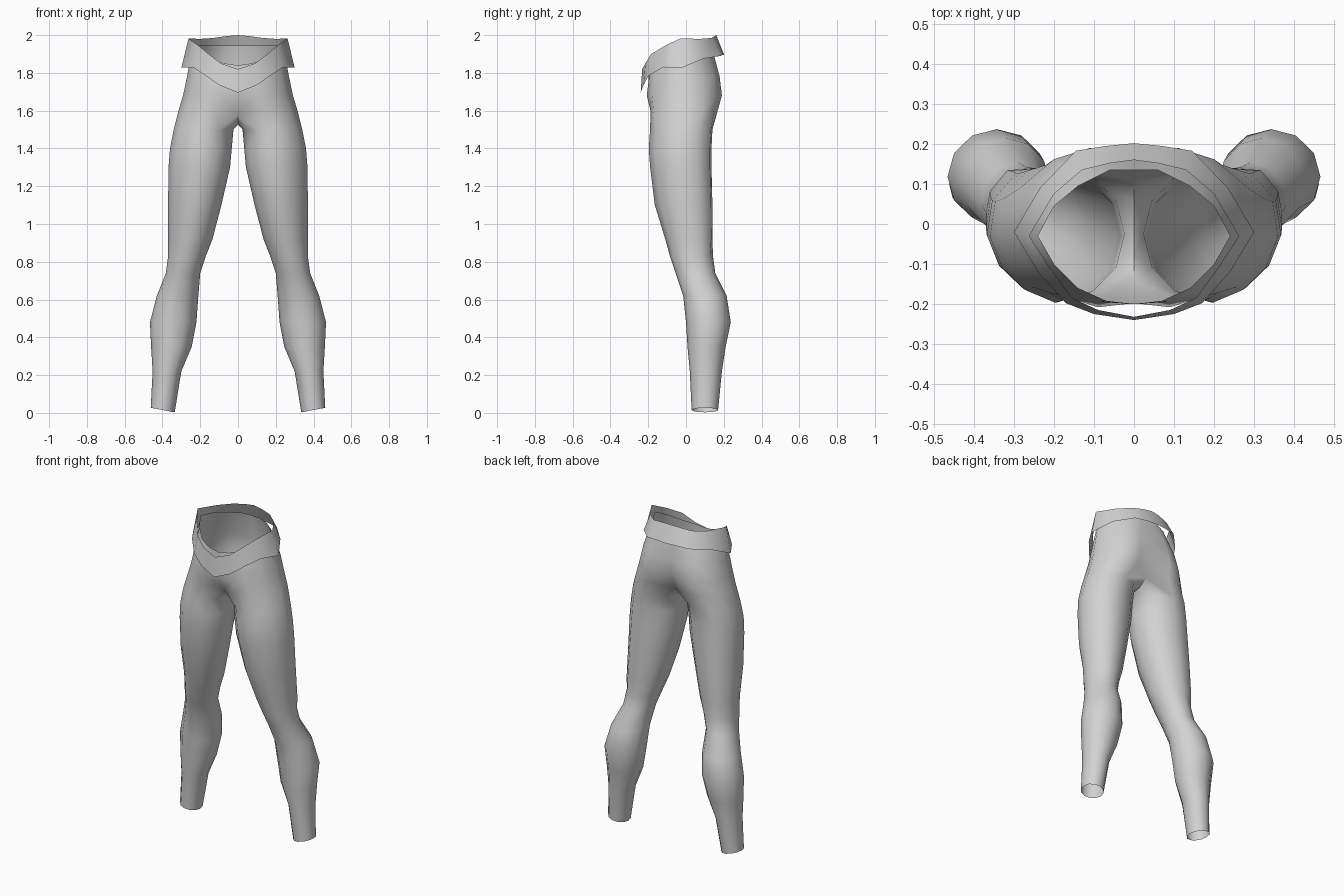
import bpy
import math

fabric = bpy.data.materials.new("grey fabric")
fabric.diffuse_color = (0.65, 0.65, 0.65, 1)


def loft(name, rings):
    """Skin rings from bottom to top (12 points closed, 9 points open), then mirror."""
    verts, faces, starts = [], [], []
    for ring in rings:
        starts.append(len(verts))
        verts += ring
    for k in range(len(rings) - 1):
        a, b, m = starts[k], starts[k + 1], len(rings[k + 1])
        for i in range(12 if m == 12 else 8):
            j = (i + 1) % m
            faces.append((a + i, a + j, b + j, b + i))
    mesh = bpy.data.meshes.new(name)
    mesh.from_pydata(verts, [], faces)
    mesh.materials.append(fabric)
    ob = bpy.data.objects.new(name, mesh)
    bpy.context.collection.objects.link(ob)
    bpy.ops.object.select_all(action='DESELECT')
    ob.select_set(True)
    bpy.context.view_layer.objects.active = ob
    mod = ob.modifiers.new("mirror", 'MIRROR')
    mod.use_clip = True
    mod.merge_threshold = 0.002
    bpy.ops.object.modifier_apply(modifier=mod.name)
    bpy.ops.object.shade_smooth_by_angle(angle=math.radians(70))
    return ob


def leg_ring(z, x0, x1, y0, y1, tilt=0.0):
    """Leg section from its inner, outer, front and back limits."""
    cx, cy, rx, ry = (x0 + x1) / 2, (y0 + y1) / 2, (x1 - x0) / 2, (y1 - y0) / 2
    ring = []
    for i in range(12):
        a = math.radians(-120 + 30 * i)
        f = 1.0
        if z > 0.9:  # thigh is flatter at the outer front, fuller at the outer back
            f = {2: 0.93, 3: 0.94, 5: 1.06, 6: 1.1}.get(i, 1.0)
        c, s = math.cos(a) * f, math.sin(a) * f
        ring.append((cx + rx * c, cy + ry * s, z + tilt * c))
    return ring


# Legs: height, inner x, outer x, front y, back y
sections = [
    (0.015, 0.335, 0.462, 0.03, 0.17, 0.012),
    (0.22, 0.30, 0.452, 0.02, 0.19),
    (0.35, 0.245, 0.46, 0.008, 0.21),
    (0.48, 0.22, 0.466, 0.0, 0.237),
    (0.62, 0.21, 0.43, -0.015, 0.215),
    (0.74, 0.20, 0.382, -0.055, 0.155),
    (0.83, 0.17, 0.37, -0.085, 0.143),
    (0.92, 0.135, 0.37, -0.11, 0.14),
    (1.10, 0.088, 0.37, -0.165, 0.14),
    (1.30, 0.042, 0.368, -0.19, 0.135),
    (1.40, 0.033, 0.36, -0.197, 0.135),
    (1.50, 0.024, 0.34, -0.19, 0.14),
]
rings = [leg_ring(*s) for s in sections]

# Crotch: the inner points meet on the centre line
rings.append([
    (0, -0.14, 1.58), (0.11, -0.188, 1.6), (0.21, -0.172, 1.6), (0.28, -0.10, 1.6),
    (0.315, -0.01, 1.6), (0.285, 0.09, 1.6), (0.22, 0.148, 1.6), (0.12, 0.168, 1.6),
    (0, 0.11, 1.58), (0, 0.05, 1.54), (0, -0.02, 1.527), (0, -0.08, 1.535)])


def flat(z, pts):
    return [(x, y, z) for x, y in pts]


# Hips, from front centre round the side to back centre
rings.append(flat(1.68, [
    (0, -0.198), (0.09, -0.208), (0.18, -0.18), (0.25, -0.11), (0.291, -0.02),
    (0.262, 0.09), (0.2, 0.162), (0.11, 0.19), (0, 0.145)]))
rings.append(flat(1.78, [
    (0, -0.2), (0.085, -0.195), (0.165, -0.172), (0.23, -0.105), (0.27, -0.025),
    (0.24, 0.085), (0.18, 0.148), (0.1, 0.178), (0, 0.16)]))
# Open waist edge, dipping at the front
rings.append([
    (0, -0.2, 1.84), (0.07, -0.192, 1.85), (0.14, -0.16, 1.87), (0.2, -0.1, 1.91),
    (0.24, -0.03, 1.945), (0.2, 0.045, 1.945), (0.14, 0.095, 1.945),
    (0.06, 0.135, 1.945), (0, 0.135, 1.945)])
loft("leggings", rings)

# Flared waistband with a pointed front
band_bottom = [
    (0, -0.24, 1.695), (0.1, -0.225, 1.735), (0.17, -0.198, 1.785), (0.24, -0.12, 1.83),
    (0.3, -0.02, 1.828), (0.235, 0.09, 1.875), (0.145, 0.183, 1.89),
    (0.07, 0.195, 1.895), (0, 0.202, 1.895)]
band_top = [
    (0, -0.232, 1.82), (0.09, -0.215, 1.85), (0.155, -0.185, 1.9), (0.21, -0.11, 1.945),
    (0.262, -0.03, 1.982), (0.2, 0.075, 1.98), (0.13, 0.135, 1.985),
    (0.06, 0.152, 1.995), (0, 0.16, 2.0)]
loft("waistband", [band_bottom, band_top])
